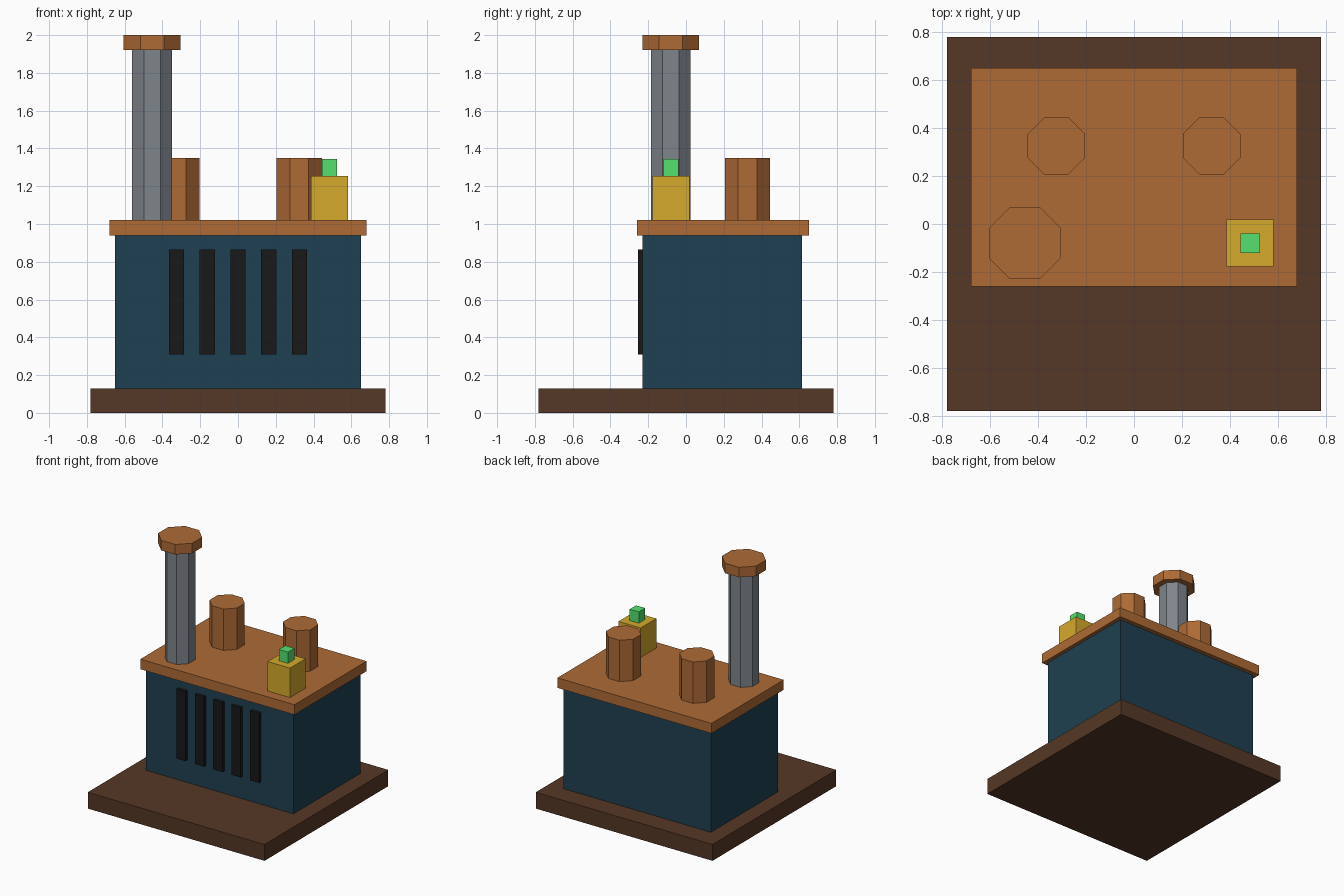
import bpy
import math

if "Cube" in bpy.data.objects:
    bpy.data.objects.remove(bpy.data.objects["Cube"])


def material(name, r, g, b):
    # 0-255 display colour to linear diffuse colour
    m = bpy.data.materials.new(name)
    m.diffuse_color = [(c / 255) ** 2.2 for c in (r, g, b)] + [1]
    m.use_nodes = True
    m.node_tree.nodes["Principled BSDF"].inputs["Base Color"].default_value = m.diffuse_color
    return m


WOOD = material("dark_wood", 86, 58, 42)
TEAL = material("teal_paint", 36, 66, 82)
COPPER = material("copper", 172, 106, 56)
IRON = material("black_iron", 30, 30, 32)
STEEL = material("steel", 126, 132, 138)
GOLD = material("gold", 212, 168, 48)
GREEN = material("green_glow", 85, 224, 110)


def finish(name, mat):
    obj = bpy.context.object
    obj.name = obj.data.name = name
    obj.data.materials.append(mat)
    bpy.ops.object.transform_apply(location=False, rotation=True, scale=True)
    return obj


def box(name, x, y, z, mat):
    # x, y and z are (min, max) pairs
    pairs = (x, y, z)
    bpy.ops.mesh.primitive_cube_add(size=1, location=[(a + b) / 2 for a, b in pairs])
    bpy.context.object.scale = [b - a for a, b in pairs]
    return finish(name, mat)


def octagon(name, x, y, z, width, mat):
    # eight-sided prism, width measured across the flats
    bpy.ops.mesh.primitive_cylinder_add(
        vertices=8, radius=width / 2 / math.cos(math.pi / 8), depth=z[1] - z[0],
        location=(x, y, sum(z) / 2), rotation=(0, 0, math.pi / 8))
    return finish(name, mat)


# Plinth, cabinet and top slab
box("base_plate", (-0.78, 0.78), (-0.78, 0.78), (0, 0.13), WOOD)
box("cabinet", (-0.65, 0.65), (-0.23, 0.615), (0.13, 0.94), TEAL)
box("top_slab", (-0.68, 0.68), (-0.26, 0.65), (0.94, 1.02), COPPER)

# Front grille
for i in range(5):
    cx = (i - 2) * 0.1625
    box(f"grille_bar_{i + 1}", (cx - 0.04, cx + 0.04), (-0.255, -0.23), (0.31, 0.865), IRON)

# Chimney
octagon("chimney_pipe", -0.455, -0.08, (1.02, 1.92), 0.21, STEEL)
octagon("chimney_cap", -0.455, -0.08, (1.92, 2.0), 0.30, COPPER)

# Rear canisters
for side, label in ((-1, "left"), (1, "right")):
    octagon(f"canister_{label}", side * 0.324, 0.326, (1.02, 1.35), 0.24, COPPER)

# Control box with indicator
box("control_box", (0.387, 0.583), (-0.178, 0.018), (1.02, 1.255), GOLD)
box("indicator_light", (0.445, 0.525), (-0.12, -0.04), (1.255, 1.345), GREEN)
